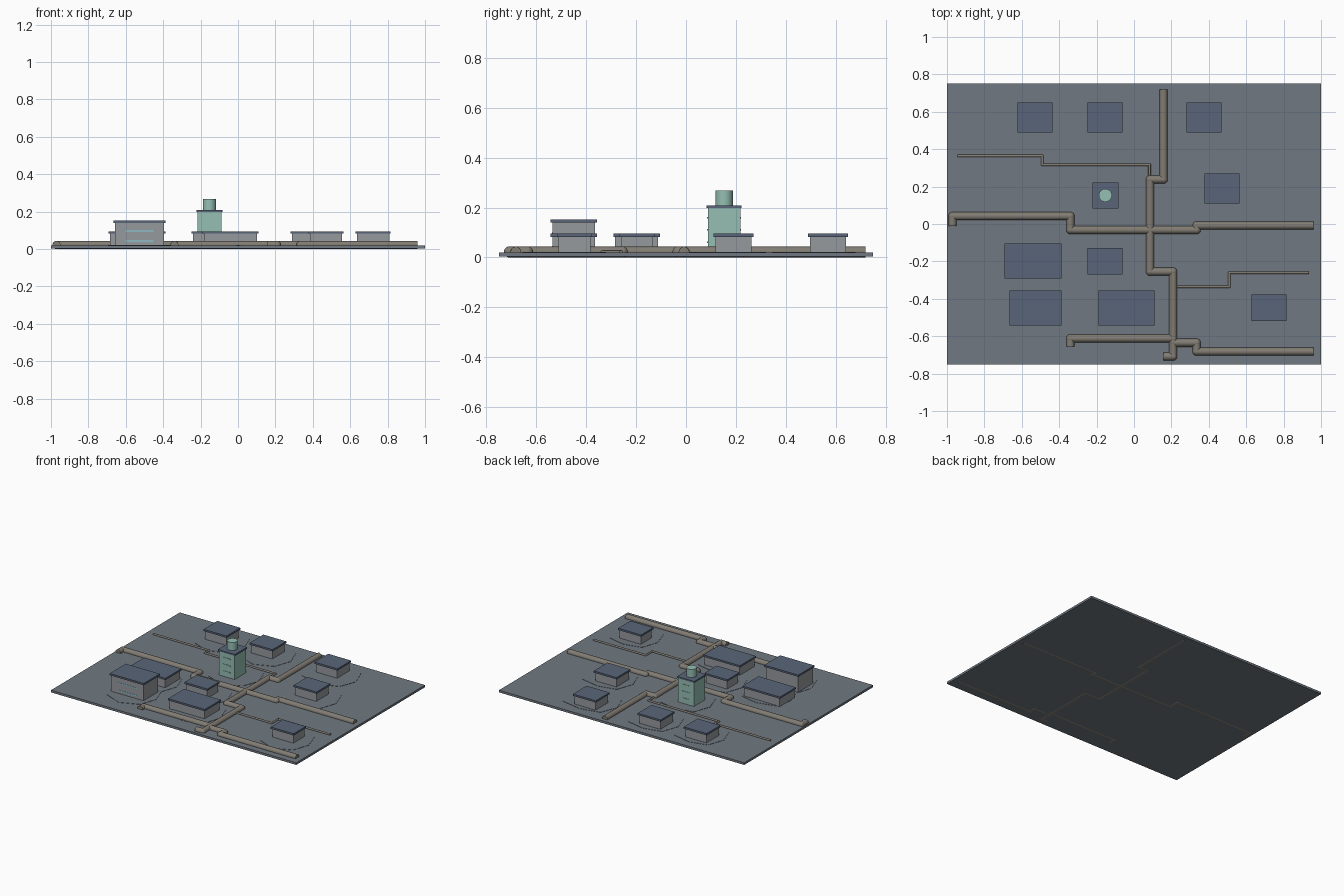
import bpy, bmesh, math
from mathutils import Vector, Matrix

if "Cube" in bpy.data.objects:
    bpy.data.objects.remove(bpy.data.objects["Cube"])


def material(name, rgb):
    m = bpy.data.materials.new(name)
    m.diffuse_color = (*rgb, 1)
    m.use_nodes = True
    m.node_tree.nodes["Principled BSDF"].inputs["Base Color"].default_value = m.diffuse_color
    return m


GROUND = material("slate", (0.16, 0.19, 0.22))
WALL = material("concrete", (0.30, 0.32, 0.34))
ROOF = material("blue_roof", (0.10, 0.13, 0.19))
TEAL = material("teal", (0.30, 0.52, 0.45))
PIPE = material("pipe_metal", (0.22, 0.20, 0.17))
GLOW = material("window_glow", (0.25, 0.65, 0.80))


def finish(bm, name, mat, smooth=False):
    me = bpy.data.meshes.new(name)
    bm.to_mesh(me)
    bm.free()
    me.materials.append(mat)
    ob = bpy.data.objects.new(name, me)
    bpy.context.collection.objects.link(ob)
    if smooth:
        bpy.ops.object.select_all(action='DESELECT')
        ob.select_set(True)
        bpy.context.view_layer.objects.active = ob
        bpy.ops.object.shade_smooth_by_angle(angle=math.radians(40))
    return ob


def box(name, x, y, w, d, z0, z1, mat):
    bm = bmesh.new()
    bmesh.ops.create_cube(bm, size=1, matrix=Matrix.Translation((x, y, (z0 + z1) / 2))
                          @ Matrix.Diagonal((w, d, z1 - z0, 1)))
    return finish(bm, name, mat)


def lot(name, x, y, sx):
    # thin eight-sided pad under a building
    half = [(0, 0.165), (0.135, 0.135), (0.178, 0.01), (0.135, -0.115), (0, -0.17)]
    pts = half + [(-px, py) for px, py in half[-2:0:-1]]
    bm = bmesh.new()
    f = bm.faces.new([bm.verts.new((x + px * sx, y + py, 0.018)) for px, py in pts])
    ext = bmesh.ops.extrude_face_region(bm, geom=[f])
    bmesh.ops.translate(bm, vec=(0, 0, 0.003),
                        verts=[v for v in ext["geom"] if isinstance(v, bmesh.types.BMVert)])
    bmesh.ops.recalc_face_normals(bm, faces=bm.faces)
    finish(bm, name, GROUND)


def pipe(name, pts, r, z=0.022):
    # straight runs with ball elbows
    bm = bmesh.new()
    path = [Vector((x, y, z)) for x, y in pts]
    for a, b in zip(path, path[1:]):
        rot = (b - a).to_track_quat('Z', 'Y').to_matrix().to_4x4()
        bmesh.ops.create_cone(bm, cap_ends=True, segments=16, radius1=r, radius2=r,
                              depth=(b - a).length,
                              matrix=Matrix.Translation((a + b) / 2) @ rot)
    for p in path[1:-1]:
        bmesh.ops.create_uvsphere(bm, u_segments=16, v_segments=10, radius=r * 1.03,
                                  matrix=Matrix.Translation(p))
    finish(bm, name, PIPE, True)


# base slab
box("base_plate", 0, 0, 2, 1.5, 0.003, 0.019, GROUND)

# building: x, y, roof width, roof depth, roof top, pad x, pad y, pad x scale
buildings = [
    (-0.53, 0.57, 0.187, 0.16, 0.095, -0.506, 0.527, 1),
    (-0.155, 0.57, 0.187, 0.16, 0.095, -0.13, 0.527, 1.03),
    (0.374, 0.57, 0.187, 0.16, 0.095, 0.394, 0.515, 1.13),
    (0.47, 0.19, 0.187, 0.16, 0.095, 0.5, 0.155, 1.03),
    (-0.54, -0.198, 0.305, 0.187, 0.095, -0.517, -0.238, 1),
    (-0.155, -0.198, 0.187, 0.142, 0.095, -0.126, -0.222, 1.03),
    (-0.527, -0.45, 0.278, 0.187, 0.153, -0.517, -0.48, 1),
    (-0.04, -0.45, 0.3, 0.187, 0.095, 0, -0.475, 1.03),
    (0.723, -0.447, 0.187, 0.142, 0.095, 0.736, -0.485, 0.98),
]
for i, (x, y, w, d, h, px, py, s) in enumerate(buildings, 1):
    lot(f"lot_{i}", px, py, s)
    box(f"building_wall_{i}", x, y, w - 0.015, d - 0.015, 0.015, h - 0.013, WALL)
    box(f"building_roof_{i}", x, y, w, d, h - 0.013, h, ROOF)

# lit window strips on the tall block
for i, z in enumerate((0.043, 0.097), 1):
    box(f"window_strip_{i}", -0.527, -0.536, 0.15, 0.004, z - 0.003, z + 0.003, GLOW)

# central tower with roof tank
TX, TY = -0.153, 0.153
lot("tower_lot", -0.126, 0.15, 1.03)
box("tower_wall", TX, TY, 0.128, 0.13, 0.015, 0.2, TEAL)
box("tower_roof", TX, TY, 0.14, 0.14, 0.198, 0.209, ROOF)
bm = bmesh.new()
bmesh.ops.create_cone(bm, cap_ends=True, segments=24, radius1=0.035, radius2=0.035,
                      depth=0.062, matrix=Matrix.Translation((TX, TY, 0.237)))
finish(bm, "tower_tank", TEAL, True)
for side in (-1, 1):
    for z in (0.06, 0.11, 0.16):
        box("tower_window", TX, TY + side * 0.066, 0.06, 0.004, z - 0.003, z + 0.003, TEAL)

# main pipelines
pipe("pipe_middle", [(-0.97, -0.01), (-0.97, 0.042), (-0.34, 0.042), (-0.34, -0.032),
                     (0.335, -0.032), (0.335, -0.008), (0.96, -0.008)], 0.0215)
pipe("pipe_cross", [(0.158, 0.72), (0.158, 0.238), (0.086, 0.238), (0.086, -0.255),
                    (0.209, -0.255), (0.209, -0.708), (0.158, -0.708)], 0.0215)
pipe("pipe_front", [(-0.34, -0.655), (-0.34, -0.612), (0.209, -0.612), (0.209, -0.635),
                    (0.335, -0.635), (0.335, -0.682), (0.96, -0.682)], 0.0215)

# thin feeder pipes
pipe("feeder_back", [(-0.945, 0.364), (-0.49, 0.364), (-0.49, 0.317),
                     (0.083, 0.317), (0.083, 0.24)], 0.007)
pipe("feeder_front", [(0.209, -0.335), (0.51, -0.335), (0.51, -0.26), (0.935, -0.26)], 0.007)
